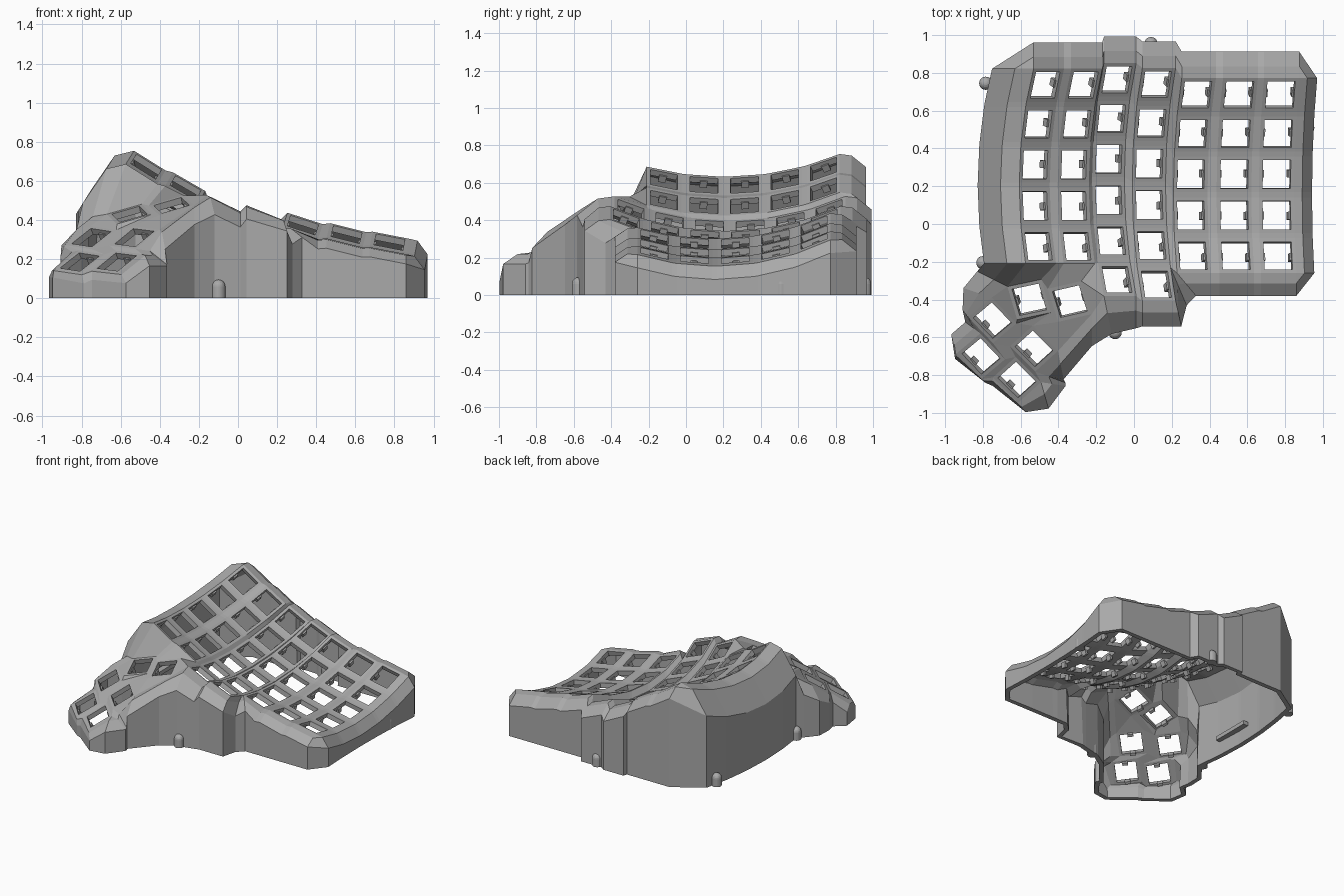
import bpy, bmesh
from math import sin, cos, radians
from mathutils import Vector, Matrix

cube = bpy.data.objects.get("Cube")
if cube:
    bpy.data.objects.remove(cube, do_unlink=True)

grey = bpy.data.materials.new("plain_grey")
grey.use_nodes = True
COLOUR = (0.40, 0.40, 0.40, 1)
grey.diffuse_color = COLOUR
grey.node_tree.nodes["Principled BSDF"].inputs["Base Color"].default_value = COLOUR

RADIUS, STEP, HALF, HOLE, SKIN = 1.4, 0.155, 0.095, 0.075, 0.035
# Columns of the key well: x, y, z of the lowest point, sideways tilt
COLUMNS = [(-.525, .205, .585, 32), (-.32, .205, .475, 30), (-.135, .235, .36, 26),
           (.08, .21, .31, 22), (.30, .155, .275, 18), (.53, .155, .225, 14),
           (.755, .155, .185, 11)]
# Thumb keys: centre, turn, slope in x and y
THUMBS = {"A": (-.555, -.40, .43, 12, .21, .35), "B": (-.34, -.41, .475, 13, .21, .35),
          "C": (-.75, -.51, .31, 40, .37, .5), "D": (-.53, -.66, .31, 42, .37, .5),
          "E": (-.81, -.70, .185, 40, .37, .5), "F": (-.62, -.825, .185, 42, .37, .5)}
CORNERS = {"tl": (-1, 1), "tr": (1, 1), "br": (1, -1), "bl": (-1, -1)}

bm = bmesh.new()
frames, corner = {}, {}


def face(*verts):
    unique = list(dict.fromkeys(verts))
    if len(unique) > 2 and not bm.faces.get(unique):
        bm.faces.new(unique)


def add_key(name, centre, u, v):
    """Square key frame with an open hole."""
    frames[name] = (centre, u, v)
    outer, inner = [], []
    for tag, (a, b) in CORNERS.items():
        outer.append(bm.verts.new(centre + (u * a + v * b) * HALF))
        inner.append(bm.verts.new(centre + (u * a + v * b) * HOLE))
        corner[name, tag] = outer[-1]
    for i in range(4):
        j = (i + 1) % 4
        face(outer[i], outer[j], inner[j], inner[i])


# Curved key well
for c, (x, y, z, tilt) in enumerate(COLUMNS):
    t = radians(tilt)
    u, n = Vector((cos(t), 0, -sin(t))), Vector((sin(t), 0, cos(t)))
    for r in range(6 if c in (2, 3) else 5):
        a = (2.5 - r) * STEP
        centre = Vector((x, y, z)) + Vector((0, RADIUS * sin(a), 0)) + n * RADIUS * (1 - cos(a))
        add_key((c, r), centre, u, Vector((0, cos(a), 0)) + n * sin(a))

# Thumb cluster
for name, (x, y, z, turn, gx, gy) in THUMBS.items():
    n = Vector((-gx, -gy, 1)).normalized()
    t = radians(turn)
    u = Vector((cos(t), sin(t), gx * cos(t) + gy * sin(t))).normalized()
    add_key(name, Vector((x, y, z)), u, n.cross(u))


def k(ref):
    """Corner from a short reference: thumb letter or column and row, then corner."""
    name = ref[:-2]
    return corner[name if name.isalpha() else (int(name[0]), int(name[1])), ref[-2:]]


def web(text):
    face(*[k(ref) for ref in text.split()])


# Webs between keys of the well
for c, r in [key for key in frames if isinstance(key, tuple)]:
    right, below, diag = (c + 1, r), (c, r + 1), (c + 1, r + 1)
    if right in frames:
        face(corner[(c, r), "tr"], corner[right, "tl"], corner[right, "bl"], corner[(c, r), "br"])
    if below in frames:
        face(corner[(c, r), "bl"], corner[(c, r), "br"], corner[below, "tr"], corner[below, "tl"])
    if right in frames and below in frames and diag in frames:
        face(corner[(c, r), "br"], corner[right, "bl"], corner[diag, "tl"], corner[below, "tr"])

# Webs of the thumb cluster and its joint to the well
for text in ("Atr Btl Bbl Abr", "Cbr Dtr Dtl Cbl", "Ebr Ftr Ftl Ebl", "Ctl Cbl Ebr Etr",
             "Dtl Dbl Fbr Ftr", "Cbl Dtl Ftr Ebr", "Ctr Atl Abl Cbr", "Abl Abr Cbr",
             "Cbr Abr Dtr", "Abr Bbl Dtr", "Dtr Bbl Dbr", "Bbl Bbr Dbr",
             "04bl 04br Atr Atl", "04br 14bl Btl Atr", "14bl 14br Btr Btl",
             "14br 24bl 25tl", "14br 25tl 25bl Btr", "Btr 25bl Bbr", "34br 35tr 44bl"):
    web(text)

# Outer walls: corner, outward reach, drop of the bevel
rim = []
for r in reversed(range(5)):
    rim += [(f"0{r}{tag}", -.22, 0, .2) for tag in ("bl", "tl")]
for c in range(7):
    rim += [(f"{c}0{tag}", 0, .14, .07) for tag in ("tl", "tr")]
for r in range(5):
    rim += [(f"6{r}{tag}", .095, 0, .08) for tag in ("tr", "br")]
for c in (6, 5, 4):
    rim += [(f"{c}4{tag}", .1 if (c, tag) == (4, "bl") else 0, -.12, .05) for tag in ("br", "bl")]
rim += [("35tr", .085, -.2, .06), ("35br", .03, -.135, .06), ("35bl", 0, -.135, .07),
        ("25br", 0, -.17, .08), ("25bl", .04, -.2, .1), ("Bbr", 0, -.17, .1),
        ("Dbr", .03, -.15, .1), ("Dbl", .16, -.06, .08), ("Fbr", .13, -.02, .06),
        ("Fbr", .04, -.14, .06), ("Fbl", .04, -.05, .05), ("Ftl", 0, -.045, .05),
        ("Ebl", .02, -.02, .05), ("Etl", -.01, -.03, .04), ("Etl", -.03, .1, .04),
        ("Etr", -.08, .06, .06), ("Ctl", -.03, .04, .06), ("Ctr", -.15, .05, .1),
        ("Atl", -.16, .08, .1)]
strips = []
for ref, ox, oy, drop in rim:
    p = k(ref)
    strip = [p]
    for reach, fall in ((.45, .12), (1, 1)):
        strip.append(bm.verts.new(p.co + Vector((ox * reach, oy * reach, -drop * fall))))
    strip.append(bm.verts.new((strip[-1].co.x, strip[-1].co.y, 0)))
    strips.append(strip)
for s, t in zip(strips, strips[1:] + strips[:1]):
    for i in range(3):
        face(s[i], s[i + 1], t[i + 1], t[i])

bmesh.ops.recalc_face_normals(bm, faces=bm.faces)
if sum(f.normal.z * f.calc_area() for f in bm.faces) < 0:
    bmesh.ops.reverse_faces(bm, faces=bm.faces)


def finish(name, mesh_bm):
    mesh = bpy.data.meshes.new(name)
    mesh_bm.to_mesh(mesh)
    mesh_bm.free()
    mesh.materials.append(grey)
    obj = bpy.data.objects.new(name, mesh)
    bpy.context.collection.objects.link(obj)
    return obj


shell = finish("case_shell", bm)
solid = shell.modifiers.new("wall_thickness", 'SOLIDIFY')
solid.thickness, solid.offset = SKIN, -1


def add_box(target, centre, axes, size):
    basis = Matrix(axes).transposed().to_4x4()
    bmesh.ops.create_cube(target, size=1, matrix=Matrix.Translation(centre) @ basis
                          @ Matrix.Diagonal((*size, 1)))


# Switch clips at the sides of each hole
clips = bmesh.new()
for centre, u, v in frames.values():
    n = u.cross(v)
    for side in (-1, 1):
        add_box(clips, centre + u * side * HOLE - n * .04, (u, v, n), (.02, .04, .04))
finish("switch_clips", clips)

# Round screw bosses around the foot
bosses = bmesh.new()
for x, y in ((-.785, .745), (-.80, -.205), (.09, .955), (.92, .51), (-.1, -.575)):
    bmesh.ops.create_cone(bosses, cap_ends=True, segments=20, radius1=.035, radius2=.035,
                          depth=.06, matrix=Matrix.Translation((x, y, .03)))
    bmesh.ops.create_uvsphere(bosses, u_segments=20, v_segments=10, radius=.035,
                              matrix=Matrix.Translation((x, y, .06)))
finish("screw_bosses", bosses)

# Ledge inside the tall wall
ledge = bmesh.new()
add_box(ledge, Vector((-.78, .15, .12)), Matrix.Identity(3), (.06, .3, .03))
finish("inner_ledge", ledge)
